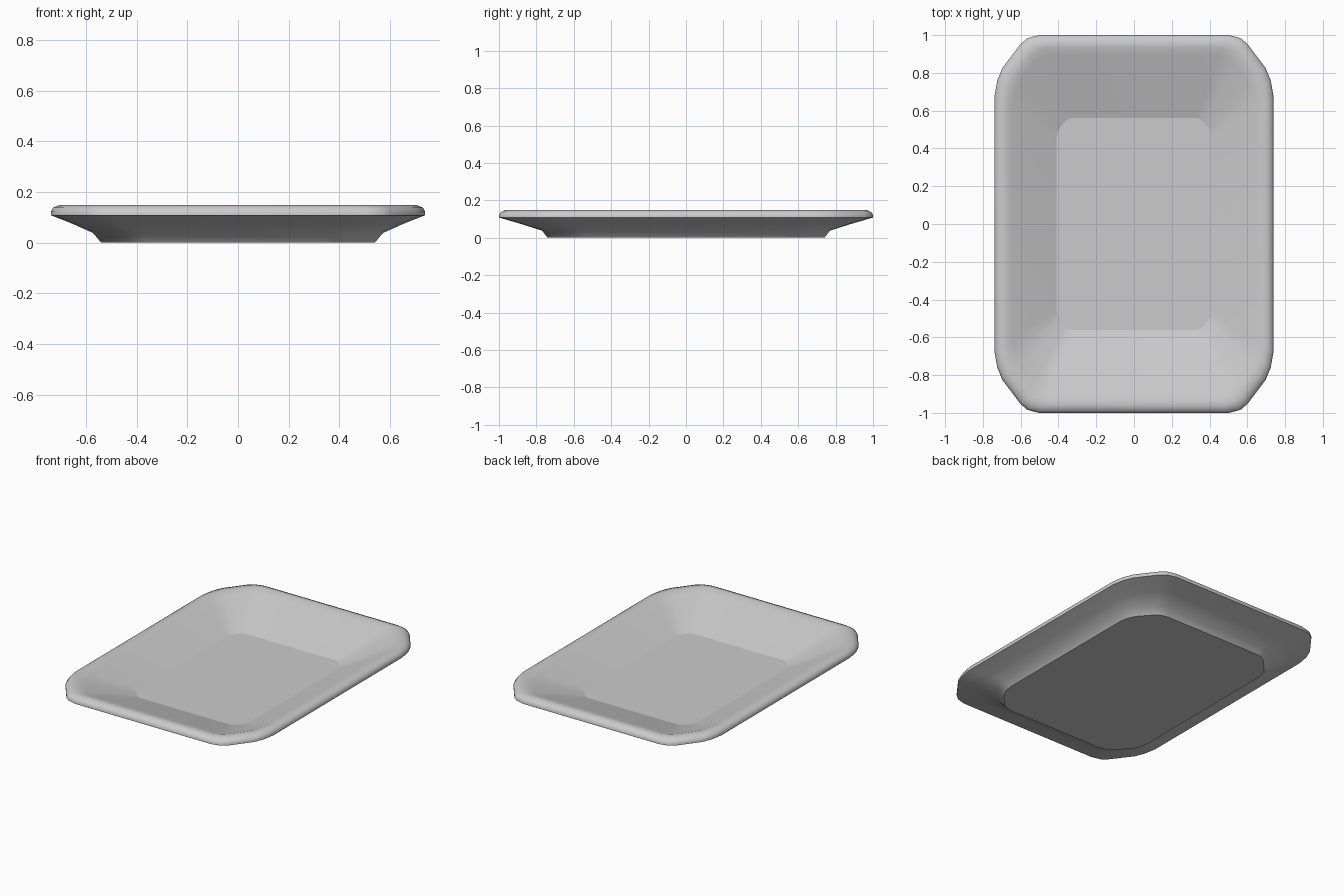
import bpy, bmesh

if "Cube" in bpy.data.objects:
    bpy.data.objects.remove(bpy.data.objects["Cube"])

# One plain grey for the whole tray
grey = bpy.data.materials.new("light_grey")
grey.diffuse_color = (0.6, 0.6, 0.6, 1)
grey.use_nodes = True
grey.node_tree.nodes["Principled BSDF"].inputs["Base Color"].default_value = grey.diffuse_color

# Softened chamfer corner, as fractions of the corner cut
CORNER = [(0, 1), (.06, .75), (.17, .55), (.58, .15), (.74, .05), (1, 0)]


def ring(bm, a, b, cx, cy, z):
    """Rectangle of half size a, b with cut corners at height z."""
    quarter = [(a - u * cx, b - v * cy) for u, v in CORNER]
    back = quarter[::-1]
    pts = quarter + [(-x, y) for x, y in back]
    pts += [(-x, -y) for x, y in quarter] + [(x, -y) for x, y in back]
    return [bm.verts.new((x, y, z)) for x, y in pts]


# Section from the base, up the outside, over the rim, down to the floor
SECTION = [
    (.54, .74, .19, .22, 0),
    (.572, .77, .20, .23, .038),
    (.65, .88, .22, .28, .073),
    (.738, 1.0, .235, .32, .108),
    (.738, 1.0, .235, .32, .122),
    (.730, .99, .235, .32, .138),
    (.705, .965, .225, .31, .149),
    (.675, .935, .215, .30, .147),
    (.645, .895, .20, .28, .134),
    (.41, .56, .08, .10, .025),
]

bm = bmesh.new()
rings = [ring(bm, *s) for s in SECTION]
for lo, hi in zip(rings, rings[1:]):
    n = len(lo)
    for i in range(n):
        j = (i + 1) % n
        bm.faces.new((lo[i], lo[j], hi[j], hi[i]))
bm.faces.new(rings[0][::-1])
bm.faces.new(rings[-1])
bmesh.ops.recalc_face_normals(bm, faces=bm.faces)

# Smooth walls, with crisp edges around the base and the floor
for f in bm.faces:
    f.smooth = len(f.verts) == 4
for r in (rings[0], rings[3], rings[-1]):
    for i, v in enumerate(r):
        e = bm.edges.get((v, r[(i + 1) % len(r)]))
        if e:
            e.smooth = False

mesh = bpy.data.meshes.new("tray")
bm.to_mesh(mesh)
bm.free()
mesh.materials.append(grey)
tray = bpy.data.objects.new("tray", mesh)
bpy.context.collection.objects.link(tray)
